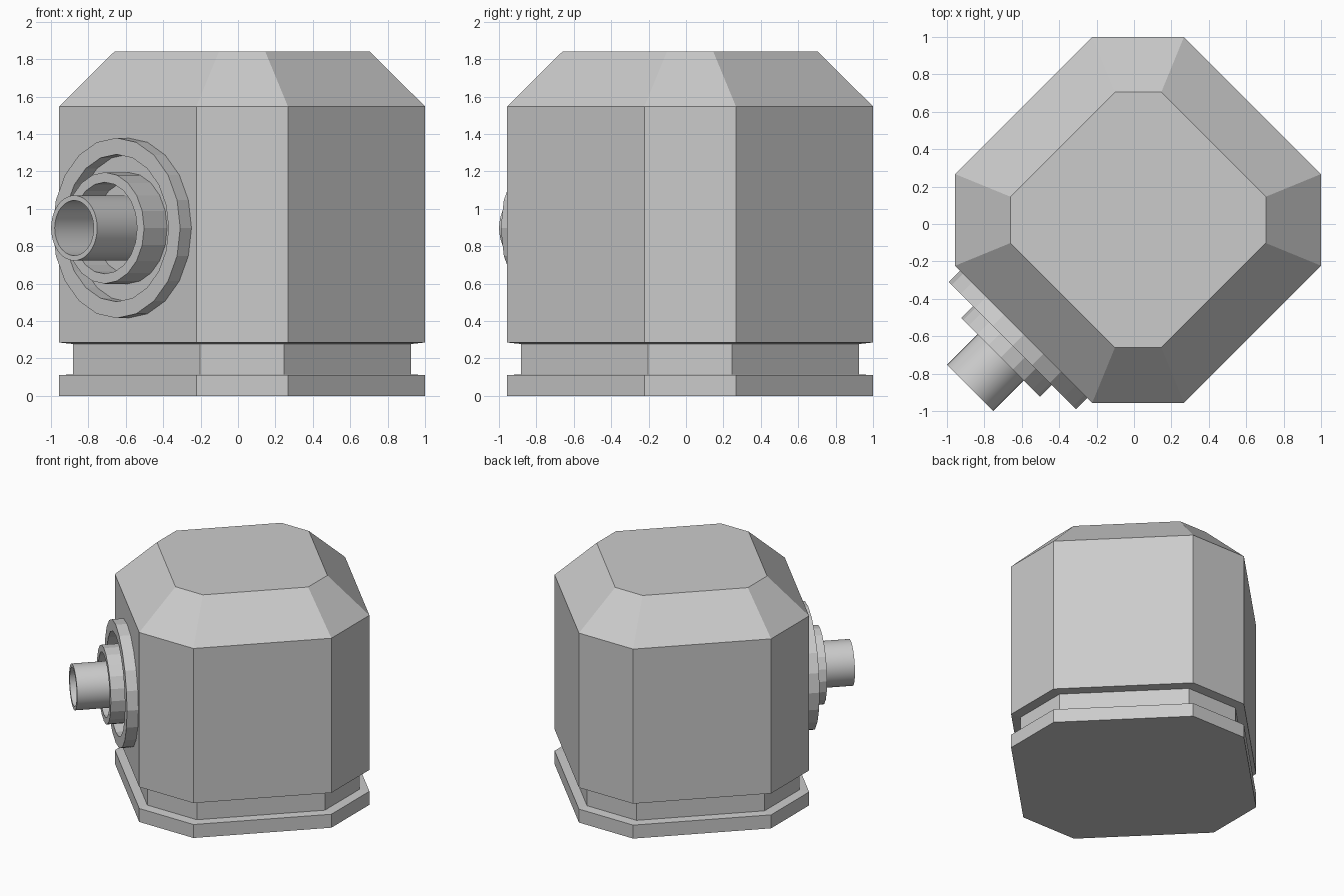
import bpy, bmesh, math
from mathutils import Matrix, Vector

cube = bpy.data.objects.get("Cube")
if cube:
    bpy.data.objects.remove(cube, do_unlink=True)

CENTRE = 0.022
AXIS_Z = 0.897
FACE = 0.86  # distance from the middle to the diagonal wall

grey = bpy.data.materials.new("plain grey")
grey.use_nodes = True
colour = (0.6, 0.6, 0.6, 1)
grey.diffuse_color = colour
grey.node_tree.nodes["Principled BSDF"].inputs["Base Color"].default_value = colour


def finish(name, bm):
    bmesh.ops.recalc_face_normals(bm, faces=bm.faces)
    mesh = bpy.data.meshes.new(name)
    bm.to_mesh(mesh)
    bm.free()
    mesh.materials.append(grey)
    obj = bpy.data.objects.new(name, mesh)
    bpy.context.collection.objects.link(obj)
    return obj


def bridge(bm, a, b):
    n = len(a)
    for i in range(n):
        j = (i + 1) % n
        bm.faces.new((a[i], a[j], b[j], b[i]))


def octagon(half, flat):
    quarter = [(half, -flat), (half, flat)]
    points = []
    for _ in range(4):
        points += quarter
        quarter = [(-y, x) for x, y in quarter]
    return points


def housing(name, levels):
    """Stack of octagons (half width, half flat, height), capped at both ends."""
    bm = bmesh.new()
    loops = [[bm.verts.new((x + CENTRE, y + CENTRE, z)) for x, y in octagon(h, f)]
             for h, f, z in levels]
    for a, b in zip(loops, loops[1:]):
        bridge(bm, a, b)
    bm.faces.new(loops[0])
    bm.faces.new(loops[-1])
    return finish(name, bm)


def tube(name, outer, inner, end, sides, smooth=False):
    """Hollow ring standing out from the front right wall."""
    bm = bmesh.new()
    profile = [(outer, FACE), (outer, end), (inner, end), (inner, FACE)]
    loops = []
    for r, d in profile:
        loops.append([bm.verts.new((r * math.cos(t), r * math.sin(t), d))
                      for t in (2 * math.pi * i / sides for i in range(sides))])
    for i in range(4):
        bridge(bm, loops[i], loops[(i + 1) % 4])
    turn = Vector((-1, -1, 0)).to_track_quat('Z', 'Y').to_matrix().to_4x4()
    bm.transform(Matrix.Translation((CENTRE, CENTRE, AXIS_Z)) @ turn)
    obj = finish(name, bm)
    if smooth:
        bpy.ops.object.select_all(action='DESELECT')
        obj.select_set(True)
        bpy.context.view_layer.objects.active = obj
        bpy.ops.object.shade_smooth_by_angle(angle=math.radians(30))
    return obj


# Base slab, recessed neck, main body and sloped roof
housing("body", [
    (0.978, 0.245, 0), (0.978, 0.245, 0.11),
    (0.904, 0.224, 0.115), (0.904, 0.224, 0.277),
    (0.978, 0.245, 0.285), (0.978, 0.245, 1.547),
    (0.683, 0.124, 1.84)])

# Concentric fittings on the wall
tube("outer_flange", 0.482, 0.394, 0.95, 20)
tube("inner_flange", 0.298, 0.245, 1.039, 20)
tube("pipe", 0.174, 0.147, 1.27, 48, smooth=True)
